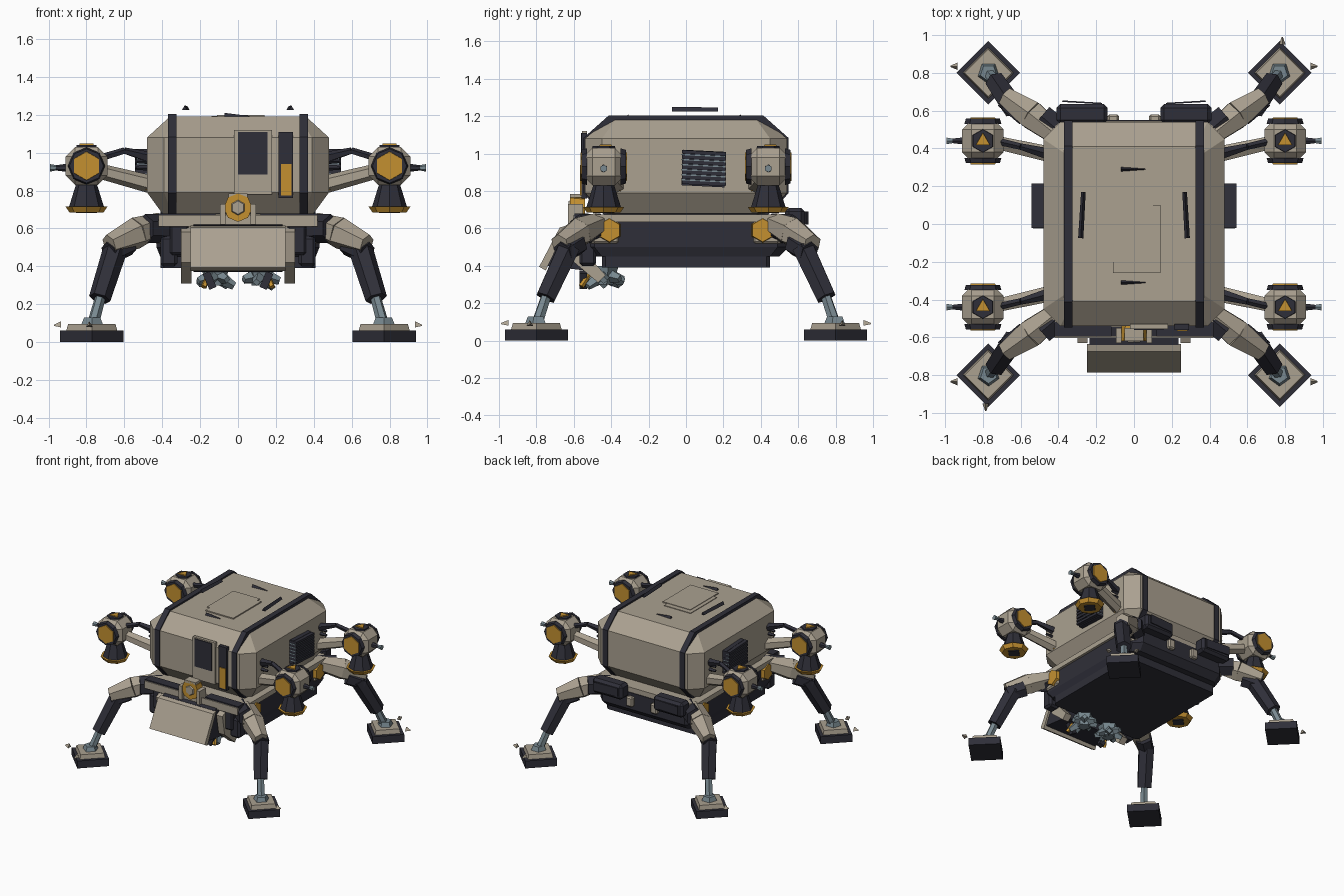
import bpy, bmesh, math, random
from mathutils import Vector, Matrix

if "Cube" in bpy.data.objects:
    bpy.data.objects.remove(bpy.data.objects["Cube"])
random.seed(4)


def material(name, rgb):
    m = bpy.data.materials.new(name)
    m.use_nodes = True
    m.diffuse_color = (*rgb, 1)
    m.node_tree.nodes["Principled BSDF"].inputs["Base Color"].default_value = (*rgb, 1)
    return m


TAN = material("warm tan", (0.405, 0.355, 0.28))
DARK = material("dark slate", (0.028, 0.028, 0.04))
ORANGE = material("amber", (0.55, 0.28, 0.03))
STEEL = material("blue grey", (0.19, 0.25, 0.28))


def finish(name, bm, mat):
    bmesh.ops.recalc_face_normals(bm, faces=bm.faces)
    me = bpy.data.meshes.new(name)
    bm.to_mesh(me)
    bm.free()
    me.materials.append(mat)
    ob = bpy.data.objects.new(name, me)
    bpy.context.collection.objects.link(ob)
    return ob


def box(name, x, y, z, mat, rot=None, bevel=0):
    """Box from (min, max) ranges, optionally turned about its centre."""
    bm = bmesh.new()
    bmesh.ops.create_cube(bm, size=1)
    bmesh.ops.scale(bm, verts=bm.verts, vec=(x[1] - x[0], y[1] - y[0], z[1] - z[0]))
    if bevel:
        bmesh.ops.bevel(bm, geom=bm.edges[:], offset=bevel, segments=1, affect='EDGES')
    if rot:
        bmesh.ops.rotate(bm, verts=bm.verts, matrix=Matrix.Rotation(rot[1], 3, rot[0]))
    bmesh.ops.translate(bm, verts=bm.verts, vec=[(a + b) / 2 for a, b in (x, y, z)])
    return finish(name, bm, mat)


def beam(name, a, b, r1, r2, mat, sides=6, roll=0.0):
    """Tapered prism from point a to point b."""
    a, b = Vector(a), Vector(b)
    d = b - a
    bm = bmesh.new()
    bmesh.ops.create_cone(bm, cap_ends=True, segments=sides, radius1=r1, radius2=r2, depth=d.length)
    m = Matrix.Translation((a + b) / 2) @ d.to_track_quat('Z', 'Y').to_matrix().to_4x4()
    bmesh.ops.transform(bm, verts=bm.verts, matrix=m @ Matrix.Rotation(roll, 4, 'Z'))
    return finish(name, bm, mat)


def loft(name, rings, mat):
    """Stack of corner-cut rectangles given as (half x, half y, corner cut, z)."""
    bm = bmesh.new()
    loops = []
    for hx, hy, c, z in rings:
        quarter = [(hx, hy - c), (hx - c, hy)]
        pts = quarter + [(-x, y) for x, y in quarter[::-1]]
        pts += [(-x, -y) for x, y in pts]
        loops.append([bm.verts.new((x, y, z)) for x, y in pts])
    for lo, hi in zip(loops, loops[1:]):
        for i in range(len(lo)):
            j = (i + 1) % len(lo)
            bm.faces.new((lo[i], lo[j], hi[j], hi[i]))
    bm.faces.new(loops[0])
    bm.faces.new(loops[-1])
    return finish(name, bm, mat)


def extrude_yz(name, pts, x0, x1, mat):
    """Side profile in y, z extruded along x."""
    bm = bmesh.new()
    f = bm.faces.new([bm.verts.new((x0, y, z)) for y, z in pts])
    ext = bmesh.ops.extrude_face_region(bm, geom=[f])
    bmesh.ops.translate(bm, verts=[v for v in ext["geom"] if isinstance(v, bmesh.types.BMVert)], vec=(x1 - x0, 0, 0))
    return finish(name, bm, mat)


# Main cabin and undercarriage
loft("cabin", [(.40, .44, .05, .68), (.48, .54, .09, .79), (.48, .54, .09, 1.08), (.36, .41, .04, 1.19)], TAN)
loft("deck", [(.45, .545, .06, .635), (.45, .545, .06, .675)], TAN)
loft("cabin_seal", [(.38, .43, .05, .66), (.38, .43, .05, .70)], DARK)
loft("chassis", [(.41, .50, .05, .45), (.43, .55, .06, .50), (.43, .55, .06, .635)], DARK)
loft("belly_pan", [(.41, .45, .02, .39), (.41, .45, .02, .46)], DARK)

# Frame bands wrapping the cabin
band = [(-.44, .675), (-.548, .787), (-.548, 1.084), (-.414, 1.203),
        (.414, 1.203), (.548, 1.084), (.548, .787), (.44, .675)]
for s, side in ((1, "left"), (-1, "right")):
    extrude_yz(f"{side}_frame_band", band, s * .325, s * .37, DARK)

# Front door, window and lit panel
box("door", (-.02, .18), (-.555, -.53), (.78, 1.12), TAN)
box("door_window", (0, .155), (-.562, -.54), (.885, 1.11), DARK)
box("side_strip", (.215, .29), (-.56, -.53), (.76, 1.11), DARK)
box("strip_light", (.228, .282), (-.567, -.55), (.775, .94), ORANGE)

# Roof hatch plates and raised fins
box("roof_hatch_rear", (-.14, .10), (-.20, .14), (1.18, 1.195), TAN)
box("roof_hatch_front", (-.11, .14), (-.26, .10), (1.18, 1.199), TAN)
for s, side in ((1, "left"), (-1, "right")):
    beam(f"{side}_roof_fin", (s * .268, .17, 1.233), (s * .282, -.075, 1.233), .014, .016, DARK, 3)
for y, end in ((.29, "rear"), (-.31, "front")):
    beam(f"{end}_roof_marker", (-.07, y, 1.188), (.06, y, 1.188), .022, .006, DARK, 3)

# Side vents with slats
for s, side in ((1, "left"), (-1, "right")):
    box(f"{side}_vent", sorted((s * .46, s * .515)), (-.02, .21), (.825, 1.015), DARK, ('X', -.05))
    for i in range(7):
        z = .832 + i * .027
        box(f"{side}_vent_fin_{i}", sorted((s * .48, s * .543)), (-.022, .213), (z, z + .019), DARK, ('X', -.05))
    for i in range(6):
        z = .851 + i * .027
        box(f"{side}_vent_slat_{i}", sorted((s * .48, s * .536)), (-.024, .211), (z, z + .007), STEEL, ('X', -.05))

# Rear equipment boxes
for s, side in ((1, "left"), (-1, "right")):
    box(f"{side}_rear_box", sorted((s * .14, s * .41)), (.53, .635), (.59, .71), DARK, bevel=.02)
    box(f"{side}_rear_plate", sorted((s * .17, s * .38)), (.64, .648), (.62, .69), DARK, ('Z', s * .06))
    box(f"{side}_rear_mount", sorted((s * .08, s * .14)), (.54, .58), (.53, .61), TAN, bevel=.01)

# Front sample tray with its support frames
for s, side in ((1, "left"), (-1, "right")):
    box(f"{side}_front_beam", sorted((s * .12, s * .42)), (-.596, -.52), (.61, .68), DARK)
box("front_rail", (-.42, .42), (-.604, -.594), (.61, .67), TAN)
extrude_yz("tray_lid", [(-.635, .615), (-.675, .605), (-.785, .395), (-.75, .375)], -.25, .25, TAN)
extrude_yz("tray_body", [(-.54, .63), (-.64, .615), (-.74, .40), (-.50, .37)], -.235, .235, DARK)
for s, side in ((1, "left"), (-1, "right")):
    extrude_yz(f"{side}_tray_arm", [(-.57, .61), (-.63, .58), (-.60, .42), (-.47, .31), (-.43, .35), (-.52, .45)],
               s * .245, s * .30, TAN)
    box(f"{side}_tray_bracket", sorted((s * .26, s * .36)), (-.59, -.50), (.46, .62), DARK, bevel=.012)
    box(f"{side}_front_block", sorted((s * .32, s * .41)), (-.57, -.48), (.40, .56), DARK, bevel=.015)
    # Ore claws hanging below the tray
    for i in range(7):
        a = i * math.tau / 7
        mid = Vector((s * .12, -.44, .355))
        tip = mid + Vector((math.cos(a) * .10, math.sin(a) * .11, -.02 - random.random() * .05))
        beam(f"{side}_claw_{i}", mid, tip, .045, .02, STEEL, 4)
    beam(f"{side}_claw_hub", (s * .12, -.44, .40), (s * .12, -.44, .30), .08, .05, STEEL, 5)
    beam(f"{side}_claw_pin", (s * .16, -.52, .35), (s * .18, -.56, .29), .012, .016, ORANGE, 5)
    box(f"{side}_claw_finger", sorted((s * .13, s * .17)), (-.57, -.53), (.28, .37), DARK, ('Y', s * .4))

# Front lamp in a clamp
beam("lamp_ring", (0, -.54, .71), (0, -.62, .71), .065, .075, ORANGE, 8)
beam("lamp_lens", (0, -.61, .71), (0, -.628, .71), .048, .035, TAN, 6)
for s, side in ((1, "left"), (-1, "right")):
    box(f"{side}_lamp_clamp", sorted((s * .065, s * .095)), (-.63, -.55), (.62, .73), TAN)
box("lamp_cap", (-.05, .05), (-.62, -.55), (.765, .785), TAN)

# One leg and one thruster pod at every corner
for sx, side in ((1, "left"), (-1, "right")):
    for sy, end in ((-1, "front"), (1, "rear")):
        n = f"{end}_{side}_"

        def p(x, y, z):
            return (sx * x, sy * y, z)

        # Leg
        box(n + "hip_housing", sorted((sx * .34, sx * .44)), sorted((sy * .34, sy * .52)), (.50, .66), TAN, bevel=.03)
        beam(n + "hip_cap", p(.42, .41, .59), p(.458, .41, .59), .07, .062, ORANGE, 6)
        beam(n + "hip_joint", p(.36, .46, .60), p(.49, .57, .60), .08, .075, DARK, 6)
        beam(n + "upper_leg", p(.41, .47, .625), p(.54, .575, .575), .06, .085, TAN, 6)
        beam(n + "knee_cover", p(.54, .575, .575), p(.68, .675, .515), .085, .055, TAN, 6)
        beam(n + "knee", p(.58, .58, .52), p(.68, .66, .47), .065, .06, DARK, 6)
        beam(n + "lower_leg", p(.645, .625, .50), p(.73, .75, .23), .065, .058, DARK, 6)
        beam(n + "leg_rod", p(.72, .74, .26), p(.77, .80, .08), .028, .032, STEEL, 6)
        beam(n + "ankle", p(.77, .80, .08), p(.77, .80, .13), .065, .045, STEEL, 5)
        c = p(.772, .80, 0)
        beam(n + "foot_pad", c, (c[0], c[1], .06), .168, .168, DARK, 4)
        beam(n + "foot_plate", (c[0], c[1], .06), (c[0], c[1], .095), .135, .125, TAN, 4)
        beam(n + "foot_marker", p(.935, .835, .088), p(.972, .835, .088), .022, .004, TAN, 3)
        if sx == sy:
            beam(n + "foot_flag", p(.785, .95, .09), p(.785, .99, .09), .02, .004, TAN, 3)

        # Thruster pod
        px, py, pz = .80, .44, .93
        box(n + "pod", sorted((sx * .69, sx * .91)), sorted((sy * .33, sy * .55)), (.83, 1.03), TAN, bevel=.05)
        for d, face in ((1, "outer"), (-1, "inner")):
            beam(n + face + "_pod_cap", p(px, py + d * .09, pz), p(px, py + d * .118, pz), .098, .09, DARK, 8)
            beam(n + face + "_pod_light", p(px, py + d * .10, pz), p(px, py + d * .124, pz), .08, .075, ORANGE, 6)
        beam(n + "pod_top", p(px, py, 1.0), p(px, py, 1.04), .068, .06, DARK, 6)
        beam(n + "pod_top_light", p(px, py, 1.03), p(px, py, 1.048), .046, .042, ORANGE, 3, math.pi)
        beam(n + "nozzle", p(px, py, .85), p(px, py, .705), .05, .095, DARK, 8)
        beam(n + "nozzle_rim", p(px, py, .715), p(px, py, .685), .11, .09, ORANGE, 8)
        beam(n + "nozzle_bore", p(px, py, .69), p(px, py, .681), .06, .055, DARK, 4)
        beam(n + "side_jet", p(.90, py, .92), p(.96, py, .92), .022, .014, DARK, 6)
        beam(n + "side_jet_tip", p(.95, py, .92), p(.992, py, .92), .012, .02, STEEL, 6)
        # Pod struts
        beam(n + "pod_arm", p(.45, .37, .83), p(.72, .43, .90), .048, .04, TAN, 6)
        beam(n + "arm_root", p(.44, .37, .83), p(.485, .38, .84), .055, .042, ORANGE, 5)
        beam(n + "pod_strut", p(.45, .37, .97), p(.60, .41, 1.01), .032, .018, DARK, 5)
        beam(n + "pod_strut_end", p(.60, .41, 1.01), p(.73, .44, .97), .018, .02, DARK, 5)
        for i in range(3):
            z = .92 + i * .035
            beam(n + f"strut_bolt_{i}", p(.46, .38, z), p(.535, .38, z), .016, .01, DARK, 4)
